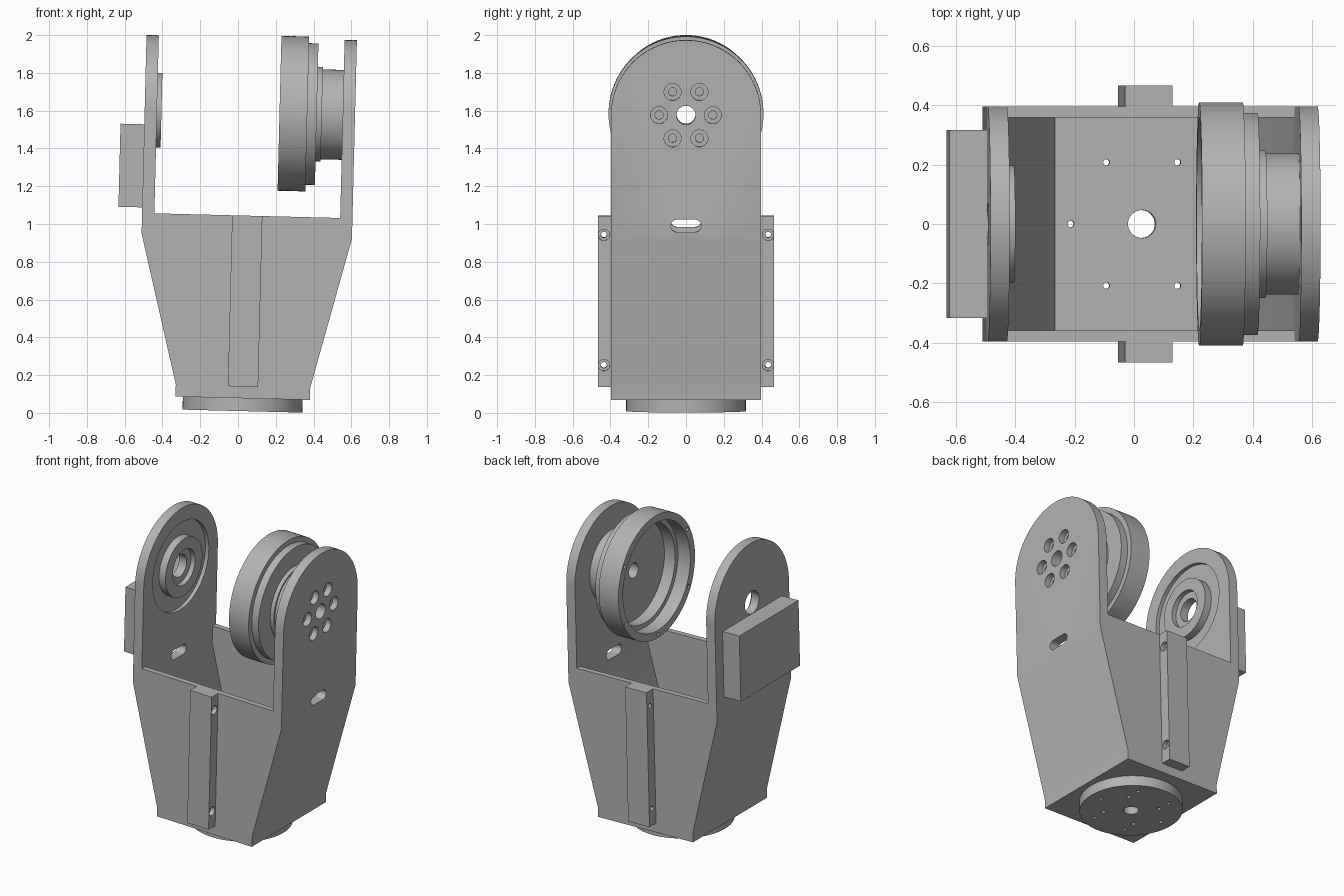
import bpy, bmesh, math
from mathutils import Matrix, Vector

cube = bpy.data.objects.get("Cube")
if cube:
    bpy.data.objects.remove(cube, do_unlink=True)

# One plain grey for the whole bracket
grey = bpy.data.materials.new("plain_grey")
grey.use_nodes = True
colour = (0.45, 0.45, 0.45, 1)
grey.diffuse_color = colour
grey.node_tree.nodes["Principled BSDF"].inputs["Base Color"].default_value = colour

HALF, INNER, FOOT = 0.557, 0.492, 0.356      # half widths of the yoke
DEPTH, CAVITY = 0.397, 0.36                  # half depths, outside and inside
BASE, FLOOR, KINK, RIM = 0.078, 0.15, 0.937, 1.045
AXIS = 1.591                                 # height of the pivot
TILT = Matrix.Rotation(math.atan(0.025), 4, 'Y') @ Matrix.Translation((0.023, 0, 0))


def make(name, bm):
    bmesh.ops.recalc_face_normals(bm, faces=bm.faces)
    mesh = bpy.data.meshes.new(name)
    bm.to_mesh(mesh)
    bm.free()
    mesh.materials.append(grey)
    ob = bpy.data.objects.new(name, mesh)
    bpy.context.collection.objects.link(ob)
    return ob


def prism(name, points, axis, lo, hi):
    """Extrude a flat outline along x or y."""
    bm = bmesh.new()
    place = (lambda a, b: (lo, a, b)) if axis == 'x' else (lambda a, b: (a, lo, b))
    face = bm.faces.new([bm.verts.new(place(a, b)) for a, b in points])
    new = bmesh.ops.extrude_face_region(bm, geom=[face])["geom"]
    step = Vector((hi - lo, 0, 0) if axis == 'x' else (0, hi - lo, 0))
    bmesh.ops.translate(bm, vec=step, verts=[v for v in new if isinstance(v, bmesh.types.BMVert)])
    return make(name, bm)


def box(name, x0, x1, y0, y1, z0, z1):
    return prism(name, [(x0, z0), (x1, z0), (x1, z1), (x0, z1)], 'y', y0, y1)


def rod(axis, r, lo, hi, a=0, b=0, n=32):
    """Cylinder along an axis; a and b are its other two coordinates."""
    bm = bmesh.new()
    bmesh.ops.create_cone(bm, cap_ends=True, segments=n, radius1=r, radius2=r, depth=hi - lo)
    mid = (lo + hi) / 2
    if axis == 'x':
        m = Matrix.Translation((mid, a, b)) @ Matrix.Rotation(math.pi / 2, 4, 'Y')
    else:
        m = Matrix.Translation((a, b, mid))
    bm.transform(m)
    return make("rod", bm)


def lathe(name, profile, n=96):
    """Spin a closed (radius, x) outline about the pivot axis."""
    bm = bmesh.new()
    rings = []
    for i in range(n):
        t = 2 * math.pi * i / n
        rings.append([bm.verts.new((x, r * math.cos(t), AXIS + r * math.sin(t))) for r, x in profile])
    k = len(profile)
    for i in range(n):
        p, q = rings[i], rings[(i + 1) % n]
        for j in range(k):
            bm.faces.new((p[j], p[(j + 1) % k], q[(j + 1) % k], q[j]))
    return make(name, bm)


def boolean(ob, tools, op='DIFFERENCE'):
    for tool in tools:
        tool.hide_render = True
        mod = ob.modifiers.new("cut", 'BOOLEAN')
        mod.operation, mod.solver, mod.object = op, 'EXACT', tool
    graph = bpy.context.evaluated_depsgraph_get()
    graph.update()
    mesh = bpy.data.meshes.new_from_object(ob.evaluated_get(graph))
    ob.modifiers.clear()
    ob.data = mesh
    mesh.materials.clear()
    mesh.materials.append(grey)
    for tool in tools:
        bpy.data.objects.remove(tool, do_unlink=True)


def ring(count, radius, start=0):
    for i in range(count):
        t = math.radians(start) + 2 * math.pi * i / count
        yield radius * math.cos(t), radius * math.sin(t)


# Yoke: tapered body with two upright arms
half = [(FOOT, BASE), (FOOT, 0.142), (HALF, KINK), (HALF, 2.1), (INNER, 2.1), (INNER, RIM)]
yoke = prism("yoke", half + [(-x, z) for x, z in reversed(half)], 'y', -0.5, 0.5)

# Rounded arm outline, seen from the side
arc = [(DEPTH * math.cos(math.pi * i / 48), AXIS + DEPTH * math.sin(math.pi * i / 48)) for i in range(49)]
outline = prism("outline", [(-DEPTH, 0), (DEPTH, 0)] + arc, 'x', -1, 1)
boolean(yoke, [outline], 'INTERSECT')

# Hollow inside
inside = [(0.293, FLOOR), (INNER, 0.93), (INNER, 1.2)]
cavity = prism("cavity", inside + [(-x, z) for x, z in reversed(inside)], 'y', -CAVITY, CAVITY)
boolean(yoke, [cavity])

# Cable slots through both arms
slot = []
for side, start in ((1, -90), (-1, 90)):
    for i in range(13):
        t = math.radians(start + 15 * i)
        slot.append((side * 0.048 + 0.033 * math.cos(t), 1.005 + 0.033 * math.sin(t)))
cuts = [prism("slot", slot, 'x', -1, 1)]

# Pivot and bolt holes in the arms
cuts.append(rod('x', 0.05, 0.4, 0.7, 0, AXIS))
for y, z in ring(6, 0.142):
    cuts.append(rod('x', 0.045, HALF - 0.04, 0.7, y, AXIS + z))
    cuts.append(rod('x', 0.022, 0.4, 0.6, y, AXIS + z, 16))
cuts.append(rod('x', 0.3, -INNER - 0.025, -0.4, 0, AXIS, 96))
cuts.append(rod('x', 0.12, -0.7, -0.45, 0, AXIS, 48))

# Floor holes
cuts.append(rod('z', 0.047, 0, 0.3))
cuts += [rod('z', 0.011, 0, 0.3, x, y, 12) for x, y in ring(6, 0.24)]
boolean(yoke, cuts)

# Round base flange with two bolt circles
flange = rod('z', 0.317, 0.01, BASE, n=96)
flange.name = "base_flange"
cuts = [rod('z', 0.047, -0.1, 0.3)]
cuts += [rod('z', 0.013, -0.1, 0.3, x, y, 12) for x, y in ring(6, 0.24)]
cuts += [rod('z', 0.013, -0.1, 0.06, x, y, 12) for x, y in ring(4, 0.17, 45)]
boolean(flange, cuts)

# Front and back ribs with cross bolts
parts = [yoke, flange]
for name, s in (("front_rib", -1), ("back_rib", 1)):
    y0, y1 = sorted((s * DEPTH, s * 0.467))
    rib = box(name, -0.08, 0.08, y0, y1, 0.14, RIM)
    cuts = []
    for z in (0.255, 0.945):
        cuts.append(rod('x', 0.03, 0.05, 0.2, s * 0.435, z))
        cuts.append(rod('x', 0.016, -0.2, 0.1, s * 0.435, z, 16))
    boolean(rib, cuts)
    parts.append(rib)

# Bearing boss in the right arm
parts.append(lathe("bearing_boss", [
    (0.075, -HALF), (0.12, -HALF), (0.12, -INNER - 0.025), (0.197, -INNER - 0.025),
    (0.197, -0.468), (0.12, -0.468), (0.12, -0.5), (0.075, -0.5)]))

# Stepped drum on the left arm, open towards the middle
drum = lathe("drum", [
    (0.05, 0.33), (0.33, 0.33), (0.33, 0.25), (0.36, 0.25), (0.36, 0.157), (0.41, 0.157),
    (0.41, 0.304), (0.375, 0.304), (0.375, 0.354), (0.25, 0.354), (0.25, 0.381),
    (0.238, 0.381), (0.238, INNER), (0.05, INNER)])
boolean(drum, [rod('x', 0.013, 0.1, 0.2, y, AXIS + z, 12) for y, z in ring(6, 0.386, 30)])
parts.append(drum)

# Counterweight block outside the right arm
parts.append(box("side_block", -0.683, -HALF, -0.317, 0.317, 1.075, 1.515))

# Lean everything slightly and smooth the round faces
for ob in parts:
    ob.data.transform(TILT)
    bpy.ops.object.select_all(action='DESELECT')
    ob.select_set(True)
    bpy.context.view_layer.objects.active = ob
    bpy.ops.object.shade_smooth_by_angle(angle=math.radians(30))
